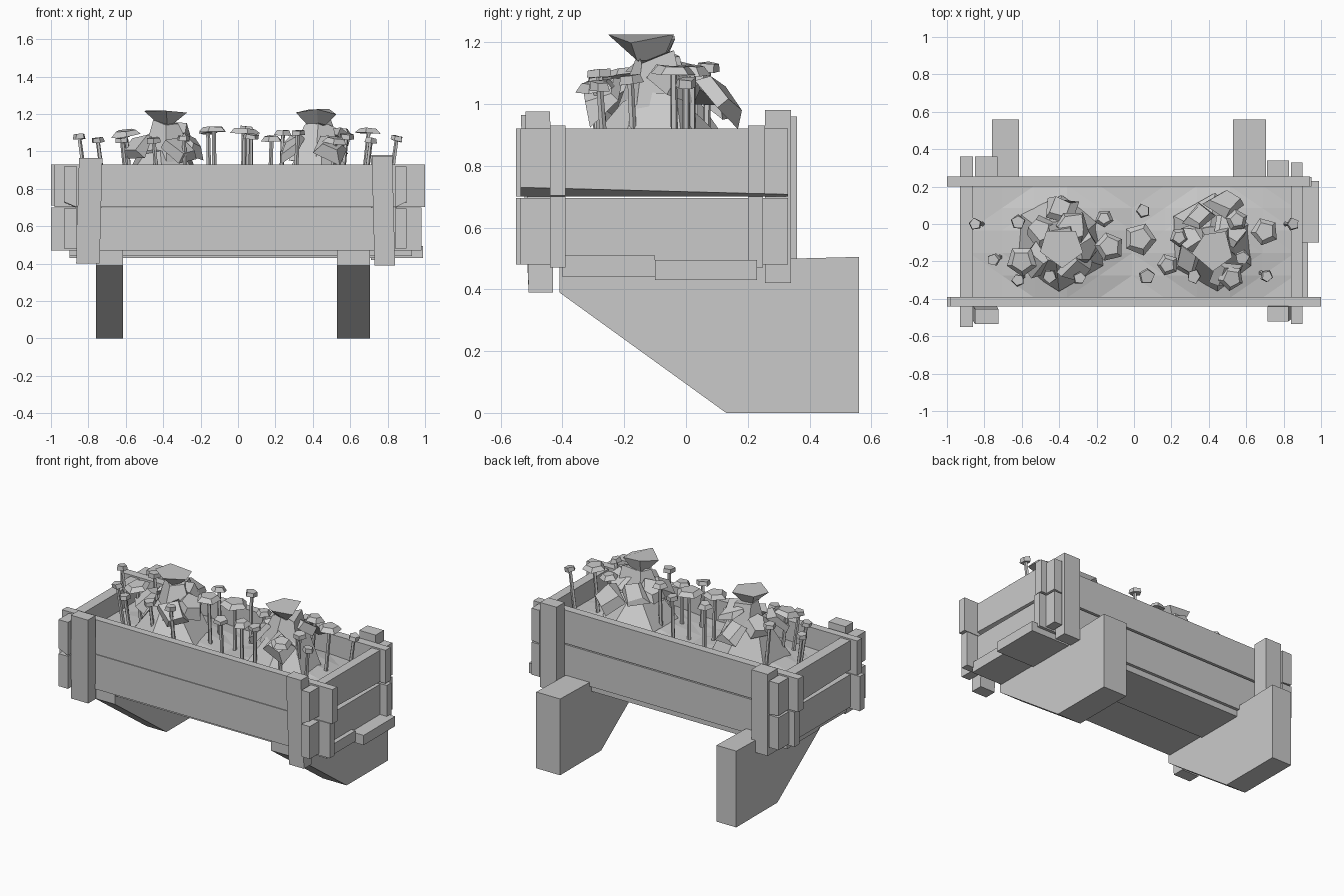
import bpy, bmesh, math, random
from mathutils import Vector, Matrix

random.seed(7)
cube = bpy.data.objects.get("Cube")
if cube:
    bpy.data.objects.remove(cube, do_unlink=True)

grey = bpy.data.materials.new("plain_grey")
grey.use_nodes = True
colour = (0.59, 0.59, 0.59, 1)
grey.diffuse_color = colour
grey.node_tree.nodes["Principled BSDF"].inputs["Base Color"].default_value = colour


def finish(name, bm):
    bmesh.ops.recalc_face_normals(bm, faces=bm.faces)
    mesh = bpy.data.meshes.new(name)
    bm.to_mesh(mesh)
    bm.free()
    mesh.materials.append(grey)
    ob = bpy.data.objects.new(name, mesh)
    bpy.context.collection.objects.link(ob)
    return ob


def board(name, x, y, z, lean=(0, 0), chamfer=0):
    """Box between ranges; lean shifts the top, chamfer lifts the lower edge facing away from x = 0."""
    bm = bmesh.new()
    bmesh.ops.create_cube(bm, size=1)
    for v in bm.verts:
        a, b, c = (t > 0 for t in v.co)
        outer = a == (x[0] > 0)
        lift = chamfer * (0.25 if b else 1) if outer and not c else 0
        v.co = (x[a] + lean[0] * c, y[b] + lean[1] * c, z[c] + lift)
    finish(name, bm)


def cone(bm, base, top, r1, r2, sides, jitter=0.0, turn=0.0):
    """Faceted cone from base to top, optionally roughened."""
    base, top = Vector(base), Vector(top)
    axis = top - base
    rot = axis.to_track_quat('Z', 'Y').to_matrix().to_4x4()
    mat = Matrix.Translation((base + top) / 2) @ rot @ Matrix.Rotation(turn, 4, 'Z')
    made = bmesh.ops.create_cone(bm, cap_ends=True, segments=sides, radius1=r1,
                                 radius2=r2, depth=axis.length, matrix=mat)
    for v in made["verts"]:
        v.co += Vector([random.uniform(-jitter, jitter) for _ in range(3)])


# Long walls, two boards each
board("front_upper_board", (-0.98, 1.0), (-0.44, -0.39), (0.703, 0.93))
board("front_lower_board", (-1.0, 0.98), (-0.44, -0.39), (0.47, 0.70))
board("back_upper_board", (-1.0, 0.94), (0.20, 0.255), (0.71, 0.93))
board("back_lower_board", (-0.97, 0.95), (0.20, 0.25), (0.47, 0.70))

# End walls, running through the corners
for side, x, y in (("right", (-0.93, -0.86), (-0.55, 0.36)), ("left", (0.84, 0.90), (-0.535, 0.33))):
    board(side + "_upper_board", x, y, (0.70, 0.92), chamfer=0.03)
    board(side + "_lower_board", x, y, (0.48, 0.695))

# Floor slats
board("front_floor_slat", (-0.90, 0.93), (-0.40, -0.10), (0.44, 0.51))
board("back_floor_slat", (-0.90, 0.99), (-0.10, 0.23), (0.43, 0.495))

# Corner posts
board("front_right_post", (-0.865, -0.74), (-0.51, -0.43), (0.40, 0.965), (0.015, -0.025))
board("front_left_post", (0.73, 0.84), (-0.51, -0.43), (0.39, 0.975), (-0.015, -0.01))
board("back_right_post", (-0.85, -0.73), (0.255, 0.36), (0.42, 0.96))
board("back_left_post", (0.71, 0.83), (0.255, 0.34), (0.42, 0.98))

# Slanted supports
for side, x in (("right", (-0.76, -0.615)), ("left", (0.53, 0.705))):
    bm = bmesh.new()
    profile = [(0.13, 0), (0.56, 0), (0.56, 0.505), (-0.41, 0.48), (-0.41, 0.39)]
    face = bm.faces.new([bm.verts.new((x[0], y, z)) for y, z in profile])
    out = bmesh.ops.extrude_face_region(bm, geom=[face])
    for v in out["geom"]:
        if isinstance(v, bmesh.types.BMVert):
            v.co.x = x[1]
    finish(side + "_support", bm)

# Soil, low at the walls and rising gently to the bushes
bushes = [(-0.39, -0.09), (0.43, -0.11)]
bm = bmesh.new()
bmesh.ops.create_grid(bm, x_segments=10, y_segments=5, size=1)
for v in bm.verts:
    x, y = v.co.x * 0.87 - 0.01, v.co.y * 0.30 - 0.095
    near = min(math.hypot(x - p, y - q) for p, q in bushes)
    v.co = (x, y, max(0.79, 0.88 - 0.25 * near))
bmesh.ops.triangulate(bm, faces=bm.faces)
finish("soil", bm)

# Leafy bushes: offset x, y, height, radius and side count of each leaf clump
leaves = {
    "right": [(0.0, 0.17, 1.02, 0.10, 4), (-0.10, 0.06, 1.06, 0.09, 5), (0.06, 0.07, 1.11, 0.10, 6),
              (0.14, -0.04, 1.04, 0.09, 5), (-0.15, -0.12, 1.04, 0.10, 4), (0.08, -0.15, 1.02, 0.10, 4)],
    "left": [(0.06, 0.24, 1.02, 0.11, 4), (-0.08, 0.16, 1.06, 0.09, 4), (0.09, 0.09, 1.08, 0.10, 5),
             (-0.13, 0.03, 1.05, 0.09, 5), (-0.15, -0.08, 1.03, 0.09, 4), (0.07, -0.17, 1.03, 0.10, 4)],
}
for (x, y), side in zip(bushes, leaves):
    bm = bmesh.new()
    cone(bm, (x, y, 0.82), (x, y, 1.01), 0.25, 0.12, 6, 0.03)
    cone(bm, (x, y, 0.95), (x, y, 1.15), 0.15, 0.07, 5, 0.025)
    cone(bm, (x, y - 0.02, 1.14), (x, y - 0.02, 1.21), 0.05, 0.11, 5, 0.018)
    for dx, dy, z, r, sides in leaves[side]:
        at = Vector((x + dx, y + dy, z))
        out = Vector((dx, dy, 0.2)).normalized()
        cone(bm, at - out * 0.03, at + out * 0.015, r, r * 0.75, sides, 0.018, random.random() * 6)
    finish(side + "_bush", bm)

# Mushrooms: cap x, y, height, radius
mushrooms = [(-0.85, 0, 1.08, 0.035), (-0.75, -0.19, 1.06, 0.035), (-0.62, 0.01, 1.09, 0.04),
             (-0.62, -0.30, 1.06, 0.035), (-0.60, -0.20, 1.10, 0.085), (-0.45, -0.28, 1.06, 0.04),
             (-0.29, -0.29, 1.07, 0.035), (-0.16, 0.03, 1.11, 0.05), (-0.13, -0.12, 1.12, 0.08),
             (0.05, 0.07, 1.12, 0.04), (0.03, -0.08, 1.11, 0.09), (0.07, -0.28, 1.08, 0.045),
             (0.18, -0.22, 1.07, 0.06), (0.24, -0.07, 1.10, 0.05), (0.32, -0.28, 1.10, 0.04),
             (0.52, -0.29, 1.06, 0.07), (0.58, -0.18, 1.08, 0.04), (0.55, 0.02, 1.11, 0.06),
             (0.70, -0.04, 1.11, 0.075), (0.71, -0.28, 1.06, 0.035), (0.85, 0, 1.07, 0.035)]
for i, (x, y, z, r) in enumerate(mushrooms):
    bm = bmesh.new()
    foot, head = Vector((x * 0.95, y * 0.92, 0.77)), Vector((x, y, z))
    cone(bm, foot, head, 0.013, 0.011, 5)
    axis = (head - foot).normalized()
    tilt = axis + Vector((random.uniform(-0.1, 0.1), random.uniform(-0.1, 0.1), 0))
    cone(bm, head - tilt * 0.014, head + tilt * 0.012, r, r * (0.9 if r < 0.05 else 0.65),
         5, 0.003, random.random() * 6)
    finish("mushroom_%02d" % (i + 1), bm)
